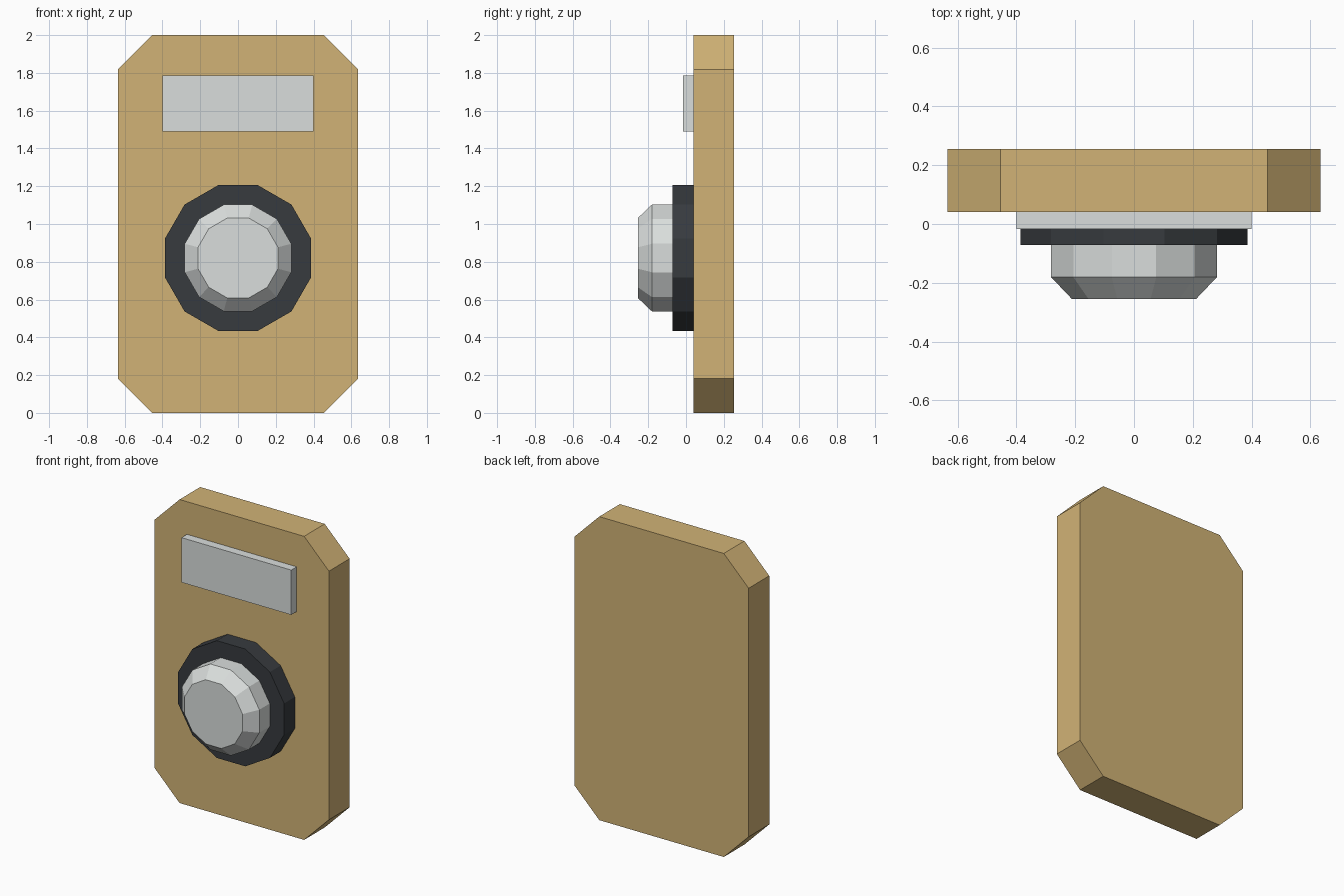
import bpy, bmesh
from math import sin, cos, pi

if "Cube" in bpy.data.objects:
    bpy.data.objects.remove(bpy.data.objects["Cube"])


def material(name, color):
    m = bpy.data.materials.new(name)
    m.diffuse_color = (*color, 1)
    m.use_nodes = True
    m.node_tree.nodes["Principled BSDF"].inputs["Base Color"].default_value = m.diffuse_color
    return m


def loft(name, rings, mat):
    """Join matching (outline, y) rings from back to front and cap both ends."""
    bm = bmesh.new()
    loops = [[bm.verts.new((x, y, z)) for x, z in pts] for pts, y in rings]
    n = len(loops[0])
    for a, b in zip(loops, loops[1:]):
        for i in range(n):
            j = (i + 1) % n
            bm.faces.new((a[i], a[j], b[j], b[i]))
    bm.faces.new(loops[0])
    bm.faces.new(loops[-1])
    bmesh.ops.recalc_face_normals(bm, faces=bm.faces)
    me = bpy.data.meshes.new(name)
    bm.to_mesh(me)
    bm.free()
    me.materials.append(mat)
    ob = bpy.data.objects.new(name, me)
    bpy.context.collection.objects.link(ob)
    return ob


def dodecagon(r, cz=0.82):
    # flat sides face up, down, left and right
    return [(r * cos((i + 0.5) * pi / 6), cz + r * sin((i + 0.5) * pi / 6))
            for i in range(12)]


def octagon(w, h, c, cz):
    # rectangle outline with clipped corners
    return [(sx * x, cz + sz * z) for sx, sz, x, z in (
        (1, -1, w - c, h), (1, -1, w, h - c), (1, 1, w, h - c), (1, 1, w - c, h),
        (-1, 1, w - c, h), (-1, 1, w, h - c), (-1, -1, w, h - c), (-1, -1, w - c, h))]


tan = material("tan", (0.64, 0.45, 0.18))
dark = material("dark", (0.038, 0.043, 0.049))
silver = material("silver", (0.70, 0.73, 0.72))

# clipped-corner back plate
plate = octagon(0.635, 1.0, 0.181, 1.0)
loft("back_plate", [(plate, 0.255), (plate, 0.04)], tan)

# raised label panel
label = [(-0.4, 1.49), (0.4, 1.49), (0.4, 1.785), (-0.4, 1.785)]
loft("label_panel", [(label, 0.04), (label, -0.017)], silver)

# dark collar behind the knob
collar = dodecagon(0.40)
loft("collar", [(collar, 0.04), (collar, -0.072)], dark)

# knob with bevelled front
loft("knob", [(dodecagon(0.292), -0.072), (dodecagon(0.292), -0.181),
              (dodecagon(0.219), -0.255)], silver)
